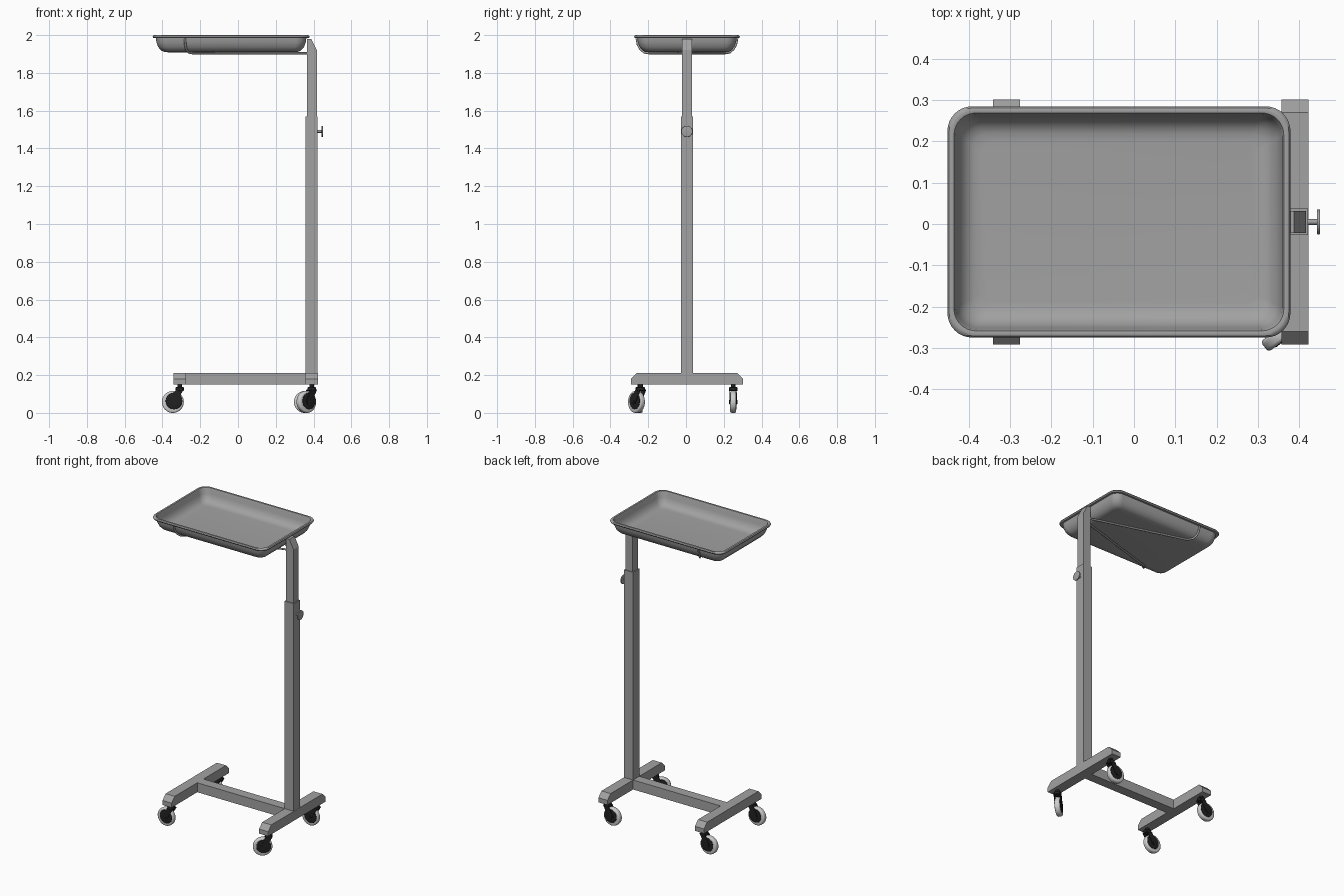
import bpy, bmesh
from math import pi, sin, cos, radians
from mathutils import Vector, Matrix

cube = bpy.data.objects.get("Cube")
if cube:
    bpy.data.objects.remove(cube, do_unlink=True)

YC = 0.005          # centre line of the stand
POST_X = 0.39


def material(name, value):
    m = bpy.data.materials.new(name)
    m.use_nodes = True
    col = (value, value, value, 1)
    m.diffuse_color = col
    m.node_tree.nodes["Principled BSDF"].inputs["Base Color"].default_value = col
    return m


STEEL = material("brushed steel", 0.36)
TIRE = material("light grey rubber", 0.62)
BLACK = material("black plastic", 0.015)


def finish(name, bm, mat, smooth=False):
    bmesh.ops.recalc_face_normals(bm, faces=bm.faces)
    me = bpy.data.meshes.new(name)
    bm.to_mesh(me)
    bm.free()
    me.materials.append(mat)
    ob = bpy.data.objects.new(name, me)
    bpy.context.collection.objects.link(ob)
    if smooth:
        bpy.ops.object.select_all(action="DESELECT")
        ob.select_set(True)
        bpy.context.view_layer.objects.active = ob
        bpy.ops.object.shade_smooth_by_angle(angle=radians(40))
    return ob


def prism(name, outline, depth, mat):
    """Extrude a 3D outline along the depth vector."""
    bm = bmesh.new()
    face = bm.faces.new([bm.verts.new(p) for p in outline])
    out = bmesh.ops.extrude_face_region(bm, geom=[face])
    verts = [g for g in out["geom"] if isinstance(g, bmesh.types.BMVert)]
    bmesh.ops.translate(bm, verts=verts, vec=depth)
    return finish(name, bm, mat)


def box(name, x0, x1, half_y, z0, z1, mat):
    y = YC - half_y
    return prism(name, [(x0, y, z0), (x1, y, z0), (x1, y, z1), (x0, y, z1)],
                 (0, 2 * half_y, 0), mat)


def cylinder(name, centre, axis, radius, depth, mat, bevel=0.0, sides=32):
    bm = bmesh.new()
    rot = Vector((0, 0, 1)).rotation_difference(Vector(axis)).to_matrix().to_4x4()
    bmesh.ops.create_cone(bm, cap_ends=True, segments=sides, radius1=radius,
                          radius2=radius, depth=depth,
                          matrix=Matrix.Translation(centre) @ rot)
    if bevel:
        rims = [e for e in bm.edges if any(len(f.verts) > 4 for f in e.link_faces)]
        bmesh.ops.bevel(bm, geom=rims, offset=bevel, segments=3, profile=0.5,
                        affect="EDGES")
    return finish(name, bm, mat, True)


# Base: two cross bars with chamfered ends, joined by a beam
for label, x in (("outer", -0.342), ("post", 0.357)):
    half = [(-0.297, 0.15), (-0.297, 0.18), (-0.265, 0.212)]
    outline = half + [(-y, z) for y, z in reversed(half)]
    prism(label + "_cross_bar", [(x, y + YC, z) for y, z in outline], (0.066, 0, 0), STEEL)
box("base_beam", -0.277, 0.358, 0.032, 0.15, 0.212, STEEL)

# Telescopic post: outer tube and slanted inner tube
box("outer_post", 0.357, 0.422, 0.032, 0.21, 1.57, STEEL)
y = YC - 0.027
prism("inner_post", [(0.364, y, 1.55), (0.417, y, 1.55), (0.417, y, 1.92),
                     (0.387, y, 1.98), (0.364, y, 1.98)], (0, 0.054, 0), STEEL)

# Height clamp knob
cylinder("knob_stem", (0.433, YC, 1.49), (1, 0, 0), 0.007, 0.03, STEEL, sides=16)
cylinder("knob_disc", (0.447, YC, 1.49), (1, 0, 0), 0.03, 0.008, STEEL, 0.002)


# Tray: rounded rectangle rings lofted through a rolled rim section
def ring(bm, inset, z, steps=8):
    hx, hy = 0.4155 - inset, 0.28 - inset
    r = max(0.06 - 0.4 * inset, 0.02)
    verts = []
    for q, (sx, sy) in enumerate(((1, 1), (-1, 1), (-1, -1), (1, -1))):
        for i in range(steps + 1):
            a = (q + i / steps) * pi / 2
            verts.append(bm.verts.new((-0.0365 + sx * (hx - r) + r * cos(a),
                                       YC + sy * (hy - r) + r * sin(a), z)))
    return verts


section = [(0.082, 1.909), (0.063, 1.911), (0.046, 1.918), (0.03, 1.936),
           (0.02, 1.962), (0.017, 1.984), (0.004, 1.984), (0, 1.991),
           (0.004, 1.998), (0.01, 2.0), (0.016, 1.998), (0.02, 1.988),
           (0.024, 1.962), (0.034, 1.938), (0.049, 1.922), (0.065, 1.915),
           (0.084, 1.913)]
bm = bmesh.new()
rings = [ring(bm, d, z) for d, z in section]
for lower, upper in zip(rings, rings[1:]):
    n = len(lower)
    for i in range(n):
        j = (i + 1) % n
        bm.faces.new((lower[i], lower[j], upper[j], upper[i]))
bm.faces.new(rings[0])
bm.faces.new(rings[-1])
finish("tray", bm, STEEL, True)

# Support rods: a V from the post, bent up the tray walls
for label, s in (("front", -1), ("back", 1)):
    cu = bpy.data.curves.new(label + "_support_rod", "CURVE")
    cu.dimensions = "3D"
    cu.bevel_depth = 0.006
    cu.bevel_resolution = 2
    cu.use_fill_caps = True
    path = [(0.38, 0.015, 1.904), (-0.24, 0.2, 1.904), (-0.262, 0.226, 1.908),
            (-0.274, 0.246, 1.925), (-0.279, 0.26, 1.95), (-0.281, 0.266, 1.982)]
    sp = cu.splines.new("POLY")
    sp.points.add(len(path) - 1)
    for p, (px, py, pz) in zip(sp.points, path):
        p.co = (px, YC + s * py, pz, 1)
    sp.use_smooth = True
    cu.materials.append(STEEL)
    rod = bpy.data.objects.new(label + "_support_rod", cu)
    bpy.context.collection.objects.link(rod)


# Casters: swivel head, fork plates, tire and hub covers
def caster(label, x, y, heading):
    d = Vector((cos(heading), sin(heading), 0))
    side = Vector((-d.y, d.x, 0))
    up = Vector((0, 0, 1))
    stem = Vector((x, y, 0))
    hub = stem + d * 0.036 + up * 0.058
    cylinder(label + "_stem", stem + up * 0.14, up, 0.012, 0.03, BLACK, sides=16)
    cylinder(label + "_swivel_head", stem + up * 0.126, up, 0.023, 0.02, BLACK, 0.004)
    cylinder(label + "_tire", hub, side, 0.058, 0.032, TIRE, 0.009, 40)
    cylinder(label + "_hub_cover", hub - d * 0.006 + up * 0.005, side, 0.044, 0.036,
             BLACK, 0.002)
    cylinder(label + "_axle", hub, side, 0.01, 0.046, BLACK, sides=16)
    fork = [(-0.022, 0.125), (0.018, 0.125), (0.052, 0.062), (0.04, 0.044), (0.022, 0.05)]
    for k, s in (("left", 1), ("right", -1)):
        pts = [stem + d * u + up * v + side * (s * 0.017) for u, v in fork]
        prism(f"{label}_fork_{k}", pts, side * (s * 0.004), BLACK)


caster("front_outer_caster", -0.309, -0.245, pi)
caster("back_outer_caster", -0.309, 0.25, pi)
caster("back_post_caster", 0.39, 0.25, pi)
caster("front_post_caster", 0.39, -0.24, radians(218))
